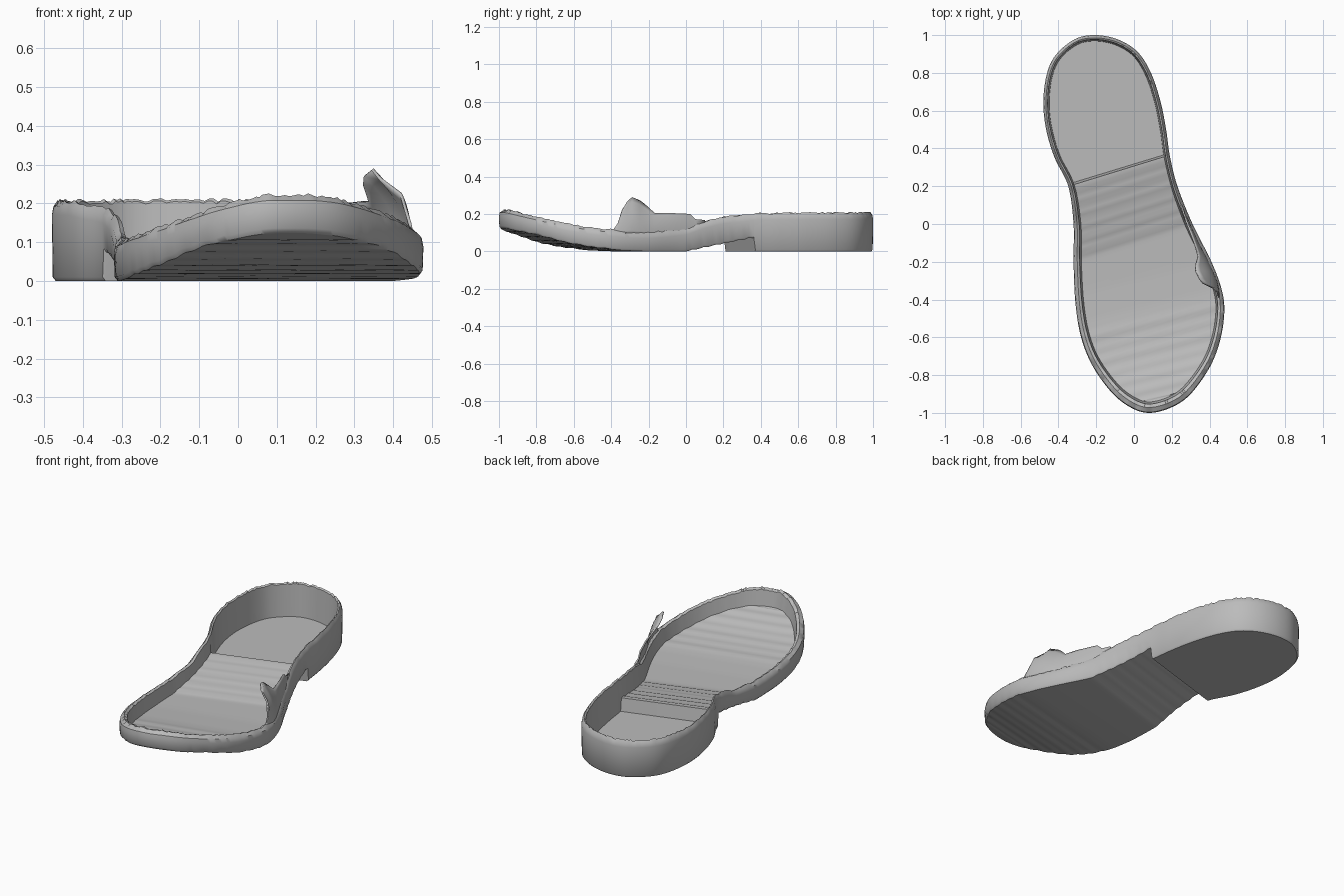
import bpy, bmesh, math, random
from mathutils import Vector

random.seed(4)
cube = bpy.data.objects.get("Cube")
if cube:
    bpy.data.objects.remove(cube)

grey = bpy.data.materials.new("sole_grey")
grey.use_nodes = True
grey.diffuse_color = (0.5, 0.5, 0.5, 1)
grey.node_tree.nodes["Principled BSDF"].inputs["Base Color"].default_value = grey.diffuse_color

SLANT = 0.3      # slope of the heel breast and arch lines across the sole
BREAST = 0.31    # slanted position of the heel breast
ARCH = -0.08     # slanted position where the arch starts


def interp(table, v):
    """Piecewise linear lookup."""
    for (a, fa), (b, fb) in zip(table, table[1:]):
        if v <= b:
            return fa + (fb - fa) * max(0, (v - a) / (b - a))
    return table[-1][1]


def spline(points, steps):
    """Dense closed Catmull-Rom curve."""
    pts = [Vector(p) for p in points]
    out = []
    for i in range(len(pts)):
        a, b, c, d = (pts[(i + k) % len(pts)] for k in (-1, 0, 1, 2))
        for k in range(steps):
            t = k / steps
            out.append(0.5 * (2 * b + (c - a) * t + (2 * a - 5 * b + 4 * c - d) * t * t
                              + (3 * b - a - 3 * c + d) * t ** 3))
    return out


def finish(bm, name):
    bmesh.ops.recalc_face_normals(bm, faces=bm.faces)
    mesh = bpy.data.meshes.new(name)
    bm.to_mesh(mesh)
    bm.free()
    mesh.materials.append(grey)
    obj = bpy.data.objects.new(name, mesh)
    bpy.context.collection.objects.link(obj)
    bpy.ops.object.select_all(action='DESELECT')
    obj.select_set(True)
    bpy.context.view_layer.objects.active = obj
    bpy.ops.object.shade_smooth_by_angle(angle=math.radians(40))
    return obj


# Footprint, clockwise from the toe
outline = spline([
    (0.08, -1), (-0.02, -0.97), (-0.12, -0.89), (-0.22, -0.75), (-0.28, -0.6),
    (-0.31, -0.42), (-0.32, -0.2), (-0.32, 0), (-0.348, 0.2), (-0.42, 0.35),
    (-0.465, 0.5), (-0.48, 0.65), (-0.46, 0.8), (-0.41, 0.9), (-0.31, 0.98),
    (-0.2, 1), (-0.08, 0.975), (0.02, 0.91), (0.09, 0.8), (0.14, 0.65),
    (0.17, 0.5), (0.19, 0.36), (0.23, 0.2), (0.31, 0), (0.41, -0.2),
    (0.465, -0.35), (0.478, -0.47), (0.455, -0.62), (0.4, -0.76),
    (0.3, -0.9), (0.2, -0.97)], 14)

# Toe heights run along a slanted axis, so the left side lifts more
toe_spring = [(-1.02, 0.126), (-0.97, 0.11), (-0.87, 0.083), (-0.74, 0.045),
              (-0.6, 0.02), (-0.45, 0.006), (-0.3, 0)]
toe_rim = [(-1.02, 0.222), (-0.97, 0.205), (-0.87, 0.176), (-0.74, 0.146),
           (-0.6, 0.125), (-0.4, 0.108), (-0.2, 0.102)]
heel_rise = [(-0.2, 0), (0, 0.022), (0.1, 0.058), (0.2, 0.082), (0.4, 0.103), (1, 0.106)]
wall_width = [(-1, 0.052), (-0.7, 0.042), (0, 0.033), (0.25, 0.025), (1, 0.026)]


def toe_axis(p):
    return p.y - 0.24 * p.x


def base_z(p, s):
    """Underside height: toe spring, raised arch and shallow ripples."""
    v = toe_axis(p)
    z = interp(toe_spring, v)
    if -0.95 < v < -0.5:
        z += 0.002 * (1 + math.sin(v * 90))
    if ARCH < s < BREAST:
        z += 0.073 * (s - ARCH) / (BREAST - ARCH) + 0.003 * (1 + math.sin(s * 95))
    return z


def rim_z(p):
    return interp(toe_rim, toe_axis(p)) + interp(heel_rise, p.y)


def crossing(s):
    """Left and right footprint points on one slanted station."""
    xs = []
    for a, b in zip(outline, outline[1:] + outline[:1]):
        sa, sb = a.y - SLANT * a.x, b.y - SLANT * b.x
        if (sa - s) * (sb - s) <= 0 and sa != sb:
            xs.append(a.x + (b.x - a.x) * (s - sa) / (sb - sa))
    return [Vector((x, s + SLANT * x)) for x in (min(xs), max(xs))]


# Slanted stations from toe to heel, with a tight pair at the heel breast
slants = [p.y - SLANT * p.x for p in outline]
low, high = min(slants), max(slants)
COUNT = 140
stations = [(low + high) / 2 - (high - low) / 2 * math.cos(math.pi * i / COUNT)
            for i in range(COUNT + 1)]
stations = [s for s in stations if abs(s - BREAST) > 0.012]
stations = sorted(stations + [BREAST - 0.005, BREAST + 0.005])
pairs = [crossing(s) for s in stations]
last = len(stations) - 1
loop = [p[0] for p in pairs] + [pairs[i][1] for i in range(last - 1, 0, -1)]
loop_s = stations + stations[last - 1:0:-1]
size = len(loop)

normals = []
for i in range(size):
    t = (loop[(i + 1) % size] - loop[i - 1]).normalized()
    normals.append(Vector((-t.y, t.x)))
ragged = [random.uniform(-0.004, 0.005) for _ in loop]

# Sole: outer wall, thin rim, inner wall, then floor and underside
bm = bmesh.new()


def ring(inset, height):
    verts = []
    for i, p in enumerate(loop):
        q = p - normals[i] * inset(p)
        verts.append(bm.verts.new((q.x, q.y, height(i, p, q))))
    return verts


def width(p):
    return interp(wall_width, p.y)


FLOOR = 0.02
rings = [
    ring(lambda p: 0.01, lambda i, p, q: base_z(q, loop_s[i])),
    ring(lambda p: 0.002, lambda i, p, q: base_z(q, loop_s[i]) + 0.01),
    ring(lambda p: 0, lambda i, p, q: rim_z(p) - 0.035),
    ring(lambda p: 0.004, lambda i, p, q: rim_z(p) - 0.014),
    ring(lambda p: width(p) * 0.55, lambda i, p, q: rim_z(p) + ragged[i]),
    ring(lambda p: width(p) * 0.9, lambda i, p, q: rim_z(p) + ragged[i] - 0.006),
    ring(lambda p: width(p) + 0.006, lambda i, p, q: base_z(q, loop_s[i]) + FLOOR),
]
for lower, upper in zip(rings, rings[1:]):
    for i in range(size):
        j = (i + 1) % size
        bm.faces.new((lower[i], lower[j], upper[j], upper[i]))


def cap(edge, lift):
    """Fill a ring with strips that follow the slanted stations."""
    rows, parts = [], 8
    for i, s in enumerate(stations):
        a, b = edge[i], edge[(size - i) % size]
        if a is b or i == last:
            rows.append([edge[i]] * (parts + 1))
            continue
        row = [a]
        for k in range(1, parts):
            q = a.co.lerp(b.co, k / parts)
            row.append(bm.verts.new((q.x, q.y, base_z(q, s) + lift)))
        rows.append(row + [b])
    for r0, r1 in zip(rows, rows[1:]):
        for k in range(parts):
            quad = list(dict.fromkeys((r0[k], r0[k + 1], r1[k + 1], r1[k])))
            if len(quad) > 2:
                bm.faces.new(quad)


cap(rings[0], 0)
cap(rings[-1], FLOOR)
finish(bm, "sole")

# Torn upper flap on the left rim: y, base x, top height, inward lean
flap = [(-0.39, 0.45, 0.115, 0), (-0.365, 0.448, 0.15, 0.005), (-0.34, 0.445, 0.225, 0.025),
        (-0.315, 0.44, 0.265, 0.075), (-0.29, 0.432, 0.288, 0.085), (-0.25, 0.415, 0.272, 0.088),
        (-0.22, 0.4, 0.25, 0.075), (-0.17, 0.375, 0.205, 0.035), (-0.1, 0.34, 0.205, 0.02),
        (0.02, 0.285, 0.2, 0.01), (0.05, 0.27, 0.172, 0.005), (0.1, 0.25, 0.168, 0)]
bm = bmesh.new()
columns = []
LEVELS = 8
for y, x, top, lean in flap:
    bottom = rim_z(Vector((x, y))) - 0.02
    columns.append([bm.verts.new((x - lean * (k / LEVELS) ** 2.3, y,
                                  bottom + (top - bottom) * k / LEVELS))
                    for k in range(LEVELS + 1)])
for c0, c1 in zip(columns, columns[1:]):
    for k in range(LEVELS):
        bm.faces.new((c0[k], c1[k], c1[k + 1], c0[k + 1]))
upper_flap = finish(bm, "upper_flap")
solid = upper_flap.modifiers.new("thickness", 'SOLIDIFY')
solid.thickness = 0.008
solid.offset = 0
